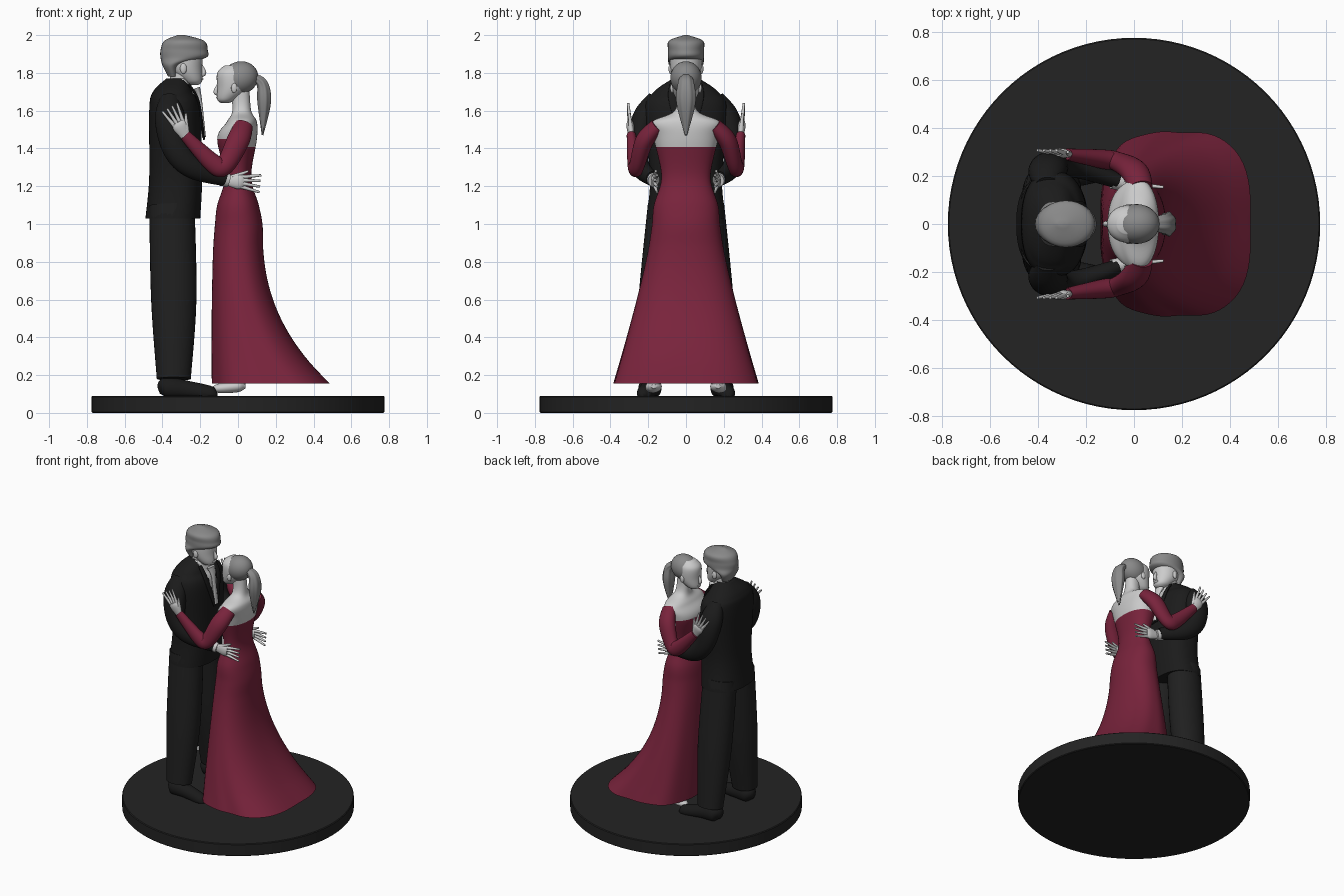
import bpy, bmesh, math
from mathutils import Vector

if "Cube" in bpy.data.objects:
    bpy.data.objects.remove(bpy.data.objects["Cube"])


def material(name, *colour):
    mat = bpy.data.materials.new(name)
    mat.use_nodes = True
    mat.diffuse_color = (*colour, 1)
    shader = mat.node_tree.nodes["Principled BSDF"]
    shader.inputs["Base Color"].default_value = (*colour, 1)
    shader.inputs["Roughness"].default_value = .7
    return mat


def grey(name, level):
    return material(name, level, level, level)


SKIN = grey("pale skin", .6)
HAIR = grey("grey hair", .25)
SHIRT = grey("white shirt", .62)
JACKET = grey("black jacket", .011)
TROUSERS = grey("charcoal trousers", .014)
SHOE = grey("black leather", .01)
BASE = grey("dark base", .017)
DRESS = material("burgundy dress", .19, .017, .045)
FLOOR = .09


def finish(obj, name, *materials):
    """Name the part, give it its materials and smooth its shading."""
    obj.name = name
    for mat in materials:
        obj.data.materials.append(mat)
    bpy.ops.object.select_all(action='DESELECT')
    obj.select_set(True)
    bpy.context.view_layer.objects.active = obj
    bpy.ops.object.shade_smooth_by_angle(angle=math.radians(50))


def smooth_rows(rows, steps):
    """Catmull-Rom interpolation through the rows."""
    last = len(rows) - 1
    result = []
    for i in range(last):
        span = [rows[max(0, min(last, i + k))] for k in (-1, 0, 1, 2)]
        for step in range(steps):
            t = step / steps
            result.append([b + t / 2 * (c - a + t * (2*a - 5*b + 4*c - d + t * (3*(b - c) + d - a)))
                           for a, b, c, d in zip(*span)])
    return result + [rows[last]]


def sweep(name, rows, *materials, sides=32, steps=6, follow=True, power=2, warp=None, rule=None):
    """Skin elliptical rings (x, y, z, depth, width) along a path."""
    rows = smooth_rows(rows, steps)
    centres = [Vector(row[:3]) for row in rows]
    bm = bmesh.new()
    rings = []
    for i, (x, y, z, depth, width) in enumerate(rows):
        u, v = Vector((1, 0, 0)), Vector((0, 1, 0))
        if follow:
            ahead = centres[min(i + 1, len(rows) - 1)]
            tangent = (ahead - centres[max(i - 1, 0)]).normalized()
            v = (v - tangent * tangent.y).normalized()
            u = v.cross(tangent)
        ring = []
        for k in range(sides):
            angle = math.tau * k / sides
            c, s = math.cos(angle), math.sin(angle)
            reach = (abs(c) ** power + abs(s) ** power) ** (-1 / power)
            if warp:
                reach *= warp(angle, z)
            point = centres[i] + u * (c * reach * depth) + v * (s * reach * width)
            point.z = max(point.z, FLOOR)
            ring.append(bm.verts.new(point))
        rings.append(ring)
    for low, high in zip(rings, rings[1:]):
        for k in range(sides):
            after = (k + 1) % sides
            bm.faces.new((low[k], low[after], high[after], high[k]))
    bm.faces.new(rings[0][::-1])
    bm.faces.new(rings[-1])
    bmesh.ops.recalc_face_normals(bm, faces=bm.faces)
    if rule:
        for face in bm.faces:
            face.material_index = int(rule(face.calc_center_median()))
    mesh = bpy.data.meshes.new(name)
    bm.to_mesh(mesh)
    bm.free()
    obj = bpy.data.objects.new(name, mesh)
    bpy.context.collection.objects.link(obj)
    finish(obj, name, *materials)


def body(name, rows, *materials, **options):
    """Level rings given as (height, x_min, x_max, half_width)."""
    rings = [((a + b) / 2, 0, z, (b - a) / 2, half) for z, a, b, half in rows]
    sweep(name, rings, *materials, follow=False, **options)


def limb(name, rows, mat, side=1, widen=1, **options):
    """Tube given as (x, y, z, radius), mirrored by side."""
    sweep(name, [(x, y * side, z, r, r * widen) for x, y, z, r in rows], mat, **options)


def ball(name, location, size, mat, tilt=0):
    bpy.ops.mesh.primitive_uv_sphere_add(location=location, rotation=(0, tilt, 0))
    bpy.context.object.scale = size
    finish(bpy.context.object, name, mat)


def head(name, front, chin, toward, size):
    """Face, nose, lips and ears, measured in head lengths."""
    def place(inset, height):
        return front - toward * inset * size, chin + height * size

    rows = []
    for height, inset, back, half in ((0, .1, .3, .1), (.1, 0, .5, .25), (.4, 0, .8, .37),
                                      (.8, 0, .8, .37), (1, .2, .6, .2)):
        ends = sorted((place(inset, 0)[0], place(back, 0)[0]))
        rows.append((chin + height * size, *ends, half * size))
    body(f"{name}_face", rows, SKIN)
    nose = []
    for inset, height, radius in ((.03, .5, .03), (-.04, .3, .06), (.03, .23, .04)):
        x, z = place(inset, height)
        nose.append((x, 0, z, radius * size))
    limb(f"{name}_nose", nose, SKIN)
    x, z = place(.02, .15)
    ball(f"{name}_lips", (x, 0, z), Vector((.05, .1, .04)) * size, SKIN)
    x, z = place(.45, .4)
    for side, label in SIDES:
        ball(f"{name}_ear_{label}", (x, side * size * .37, z), Vector((.08, .05, .13)) * size, SKIN)


def hand(name, wrist, along, across, side):
    """Palm with four fanned fingers and a thumb."""
    w, d, e = Vector(wrist), Vector(along).normalized(), Vector(across).normalized()

    def part(label, *stops, **options):
        limb(f"{name}_{label}", [(*point, r) for point, r in stops], SKIN, side, **options)

    part("palm", (w - d * .03, .02), (w + d * .05, .04), (w + d * .08, .03), widen=.5)
    for i in range(4):
        fan = e * (i - 1.5)
        part(f"finger_{i}", (w + d * .07 + fan * .017, .011), (w + d * .17 + fan * .03, .006), sides=12)
    part("thumb", (w + d * .02 + e * .02, .014), (w + d * .1 + e * .06, .006), sides=12)


SIDES = ((1, "left"), (-1, "right"))

# Round base
bpy.ops.mesh.primitive_cylinder_add(vertices=96, radius=.775, depth=FLOOR, location=(0, 0, FLOOR / 2))
bevel = bpy.context.object.modifiers.new("edge", 'BEVEL')
bevel.width = .005
finish(bpy.context.object, "round_base", BASE)


# Man: jacket with an open shirt front
def shirt_front(c):
    return c.x > -.3 and abs(c.y) < (c.z - 1.44) * .22


body("jacket", [(1.03, -.49, -.2, .21), (1.25, -.47, -.19, .19), (1.6, -.47, -.2, .22),
                (1.7, -.45, -.24, .17), (1.77, -.38, -.27, .07)],
     JACKET, SHIRT, sides=72, steps=12, power=2.4, rule=shirt_front)
body("shirt_collar", [(1.69, -.36, -.24, .07), (1.77, -.36, -.26, .06)], SHIRT)
limb("necktie", [(-.22, 0, 1.72, .02), (-.2, 0, 1.65, .01), (-.18, 0, 1.46, .01)], SHIRT, widen=2)

# Man: neck, head and swept hair
body("man_neck", [(1.68, -.36, -.25, .06), (1.83, -.36, -.24, .06)], SKIN)
head("man", -.19, 1.735, 1, .22)
body("man_hair", [(1.78, -.37, -.32, .06), (1.84, -.4, -.3, .09), (1.88, -.41, -.17, .095),
                  (1.92, -.41, -.16, .095), (1.97, -.39, -.18, .09), (2, -.32, -.28, .01)], HAIR)


# Woman: flared skirt with a train, bodice and bare shoulders
def flare(z):
    return max(0, (1 - z) / .845)


def folds(angle, z):
    ripple = math.cos(11 * angle) * math.sin(angle / 2) ** 2
    return 1 - .045 * flare(z) ** 2 * math.cos(4 * angle) + .012 * flare(z) * ripple


def above_neckline(c):
    return c.z > (1.45 if c.x < -.03 else 1.41)


skirt = []
for i in range(8):
    z = .155 + i * .12
    f = flare(z)
    skirt.append((z, -.12 - .03 * f ** .5, .13 + .37 * f ** 2.5, .18 + .22 * f ** 1.3))
bodice = [(1.1, -.11, .11, .17), (1.25, -.07, .07, .13), (1.45, -.11, .1, .17),
          (1.54, -.06, .1, .18), (1.6, -.03, .07, .06), (1.72, -.04, .06, .04)]
body("gown_and_shoulders", skirt + bodice, DRESS, SKIN,
     sides=80, steps=8, power=2.2, warp=folds, rule=above_neckline)

# Woman: head and ponytail
head("woman", -.11, 1.64, -1, .2)
ball("woman_hair", (.01, 0, 1.773), (.098, .083, .087), HAIR, tilt=-.35)
limb("ponytail", [(.08, 0, 1.78, .02), (.13, 0, 1.74, .03), (.14, 0, 1.64, .035), (.13, 0, 1.47, .004)],
     HAIR, widen=1.4, warp=lambda angle, z: 1 + .06 * math.cos(7 * angle))

# Paired parts
for side, label in SIDES:
    limb(f"trouser_leg_{label}", [(-.35, .1, 1.1, .12), (-.34, .15, .6, .12), (-.34, .2, .18, .09)],
         TROUSERS, side, widen=.85)
    limb(f"shoe_{label}", [(-.42, .19, .12, .02), (-.38, .19, .13, .06), (-.27, .2, .12, .05),
                           (-.14, .22, .1, .04), (-.11, .22, .1, .01)], SHOE, side)
    limb(f"jacket_sleeve_{label}", [(-.36, .16, 1.67, .05), (-.36, .22, 1.56, .08), (-.33, .25, 1.4, .07),
                                    (-.24, .24, 1.3, .06), (-.07, .18, 1.24, .04)], JACKET, side, widen=.8)
    limb(f"shirt_cuff_{label}", [(-.09, .18, 1.24, .038), (-.05, .17, 1.23, .035)], SHIRT, side, widen=.9)
    hand(f"man_hand_{label}", (-.05, .17, 1.23), (1, -.1, -.1), (.1, 0, 1), side)
    limb(f"jacket_lapel_{label}", [(-.26, .07, 1.74, .006), (-.21, .07, 1.65, .007), (-.18, .01, 1.45, .006)],
         JACKET, side, widen=3)
    limb(f"gown_sleeve_{label}", [(.03, .15, 1.52, .05), (0, .22, 1.44, .06), (-.07, .26, 1.31, .05),
                                  (-.13, .27, 1.32, .05), (-.28, .29, 1.47, .03)], DRESS, side, widen=.8)
    hand(f"woman_hand_{label}", (-.28, .29, 1.47), (-.5, .1, .9), (.9, 0, .5), side)
    limb(f"woman_foot_{label}", [(.04, .17, .14, .01), (0, .17, .14, .03), (-.1, .18, .13, .025),
                                 (-.14, .19, .13, .006)], SKIN, side, widen=1.4)
    limb(f"woman_shin_{label}", [(.01, .17, .14, .03), (.01, .15, .3, .03)], SKIN, side)
